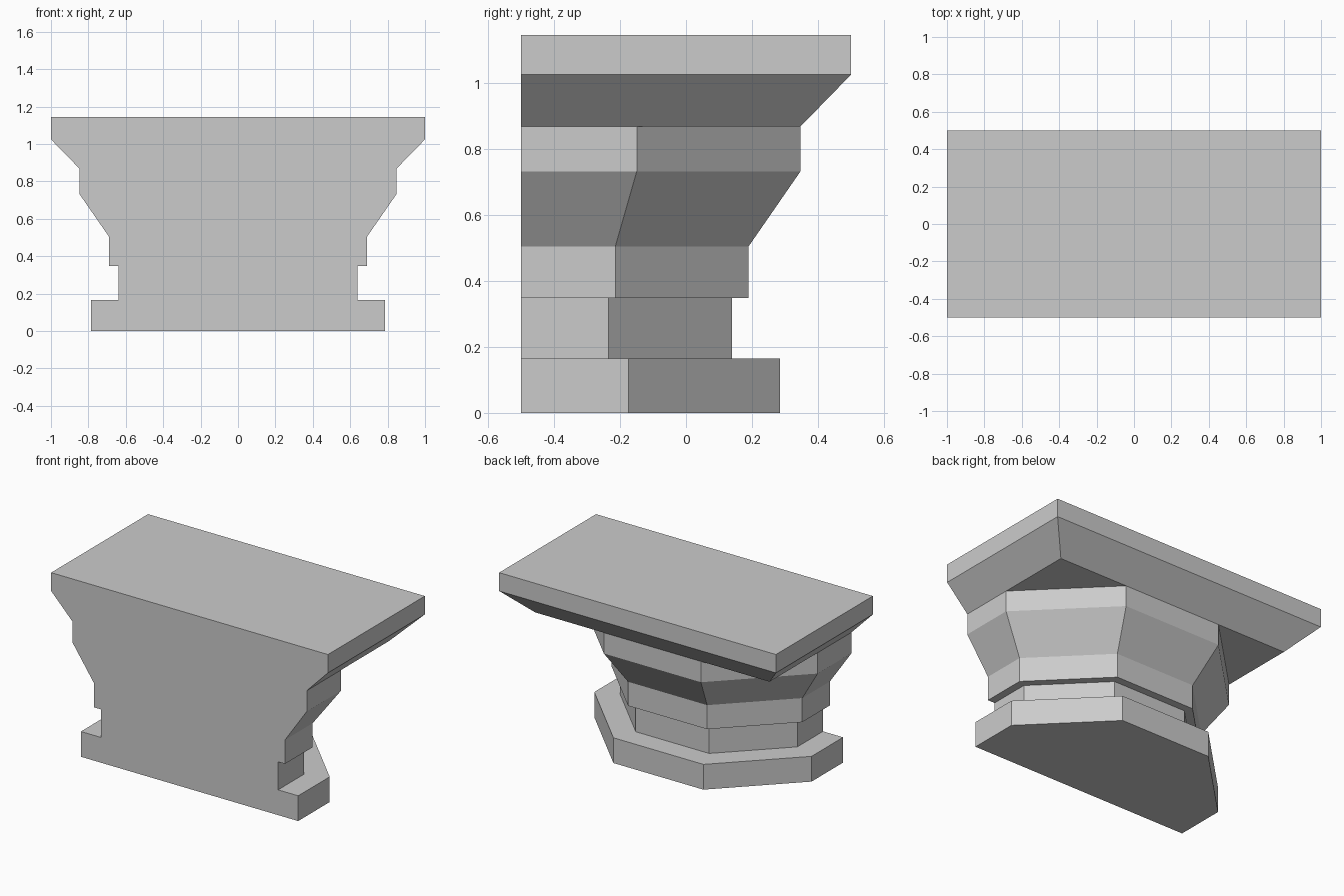
import bpy, bmesh, math

if "Cube" in bpy.data.objects:
    bpy.data.objects.remove(bpy.data.objects["Cube"])

FRONT = -0.5  # flat wall side


def half_octagon(r):
    """Half of a regular octagon with apothem r, open on the flat wall side."""
    t = r * math.tan(math.pi / 8)
    right = [(r, FRONT), (r, FRONT + t), (t, FRONT + r)]
    return right + [(-x, y) for x, y in reversed(right)]


def half_rectangle(r, depth):
    return [(r, FRONT), (r, depth), (-r, depth), (-r, FRONT)]


def loft(name, sections, cap_top):
    """Stack plan outlines (outline, z) into a solid with a flat front."""
    bm = bmesh.new()
    rings = [[bm.verts.new((x, y, z)) for x, y in pts] for pts, z in sections]
    for a, b in zip(rings, rings[1:]):
        for i in range(len(a) - 1):
            bm.faces.new((a[i], a[i + 1], b[i + 1], b[i]))
    # one flat front face following the profile
    bm.faces.new([r[-1] for r in rings] + [r[0] for r in reversed(rings)])
    bm.faces.new(rings[0][::-1])
    if cap_top:
        bm.faces.new(rings[-1])
    bmesh.ops.recalc_face_normals(bm, faces=bm.faces)
    mesh = bpy.data.meshes.new(name)
    bm.to_mesh(mesh)
    bm.free()
    obj = bpy.data.objects.new(name, mesh)
    bpy.context.collection.objects.link(obj)
    return obj


# Half-octagonal body: foot, recessed neck, collar, flare, upper band
profile = [(0.785, 0), (0.785, 0.165), (0.64, 0.165), (0.64, 0.348),
           (0.69, 0.348), (0.69, 0.505), (0.847, 0.732), (0.847, 0.868)]
loft("octagonal_body", [(half_octagon(r), z) for r, z in profile], False)

# Rectangular top slab with sloped underside
slab = [(0.847, 0.347, 0.868), (1.0, 0.5, 1.025), (1.0, 0.5, 1.145)]
loft("top_slab", [(half_rectangle(r, d), z) for r, d, z in slab], True)
